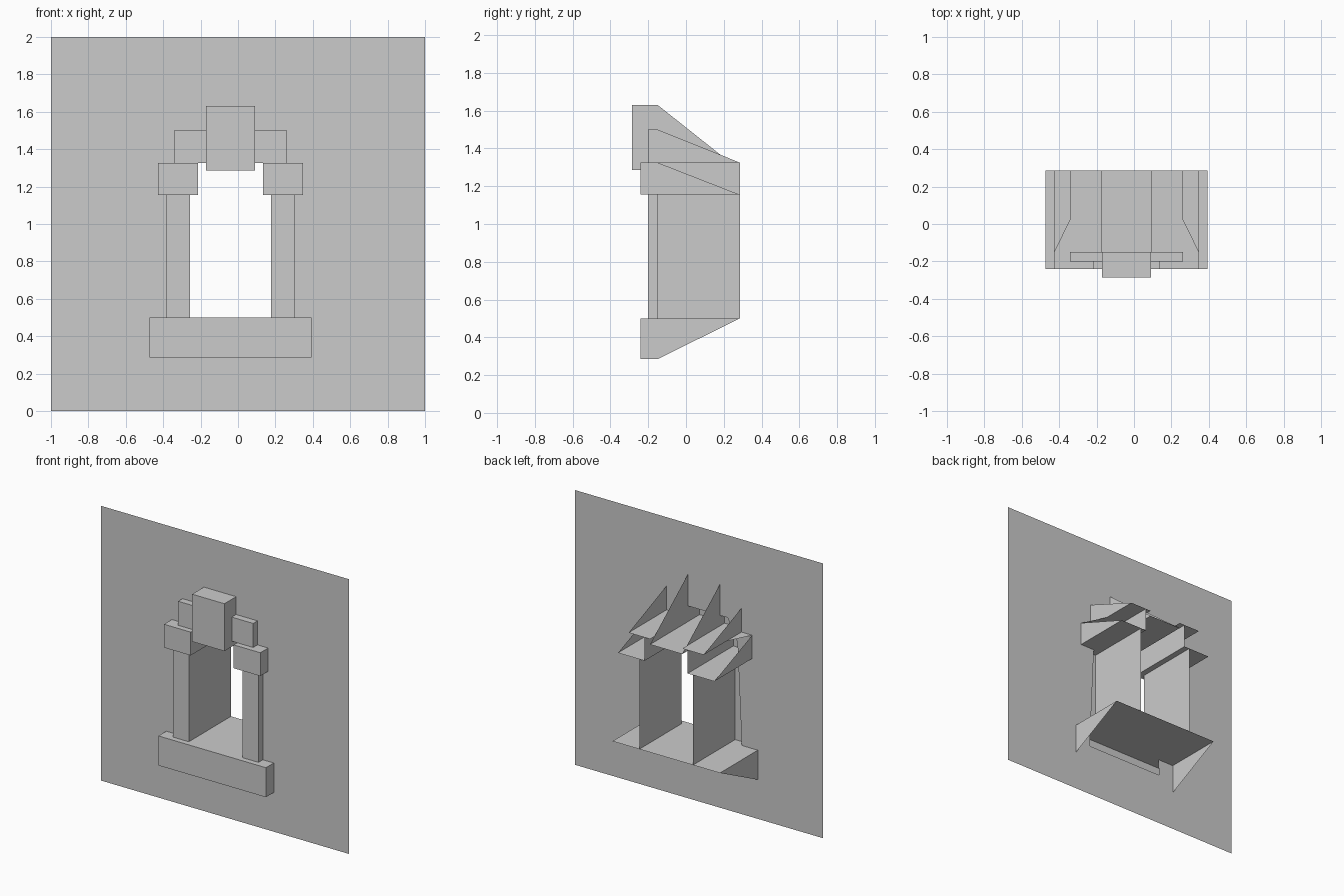
import bpy, bmesh

if "Cube" in bpy.data.objects:
    bpy.data.objects.remove(bpy.data.objects["Cube"])

CX, WALL, BACK = -0.04, -0.15, 0.285   # window axis, wall plane, rear of the reveals


def finish(name, bm):
    mesh = bpy.data.meshes.new(name)
    bm.to_mesh(mesh)
    bm.free()
    obj = bpy.data.objects.new(name, mesh)
    bpy.context.collection.objects.link(obj)
    return obj


def block(name, inner, outer, z0, z1, front, faces):
    """Open stone, half modelled and mirrored about the window axis.
    Corner codes: f/m/b = front/wall/back, i/o = inner/outer, 0/1 = bottom/top."""
    xs, ys, zs = {"i": inner, "o": outer}, {"f": front, "m": WALL, "b": BACK}, {"0": z0, "1": z1}
    bm = bmesh.new()
    verts = {}
    for face in ["fi0 fo0 fo1 fi1"] + faces:
        codes = face.split()
        for c in codes:
            if c not in verts:
                verts[c] = bm.verts.new((xs[c[1]], ys[c[0]], zs[c[2]]))
        bm.faces.new([verts[c] for c in codes])
    bmesh.ops.recalc_face_normals(bm, faces=bm.faces)
    obj = finish(name, bm)
    obj.location.x = CX
    obj.modifiers.new("mirror", "MIRROR")
    return obj


# Reusable face sets
top_lip = "fi1 fo1 mo1 mi1"
outer_lip = "fo0 mo0 mo1 fo1"
inner_lip = "fi0 fi1 mi1 mi0"
bottom = ["fi0 mi0 mo0 fo0", "mi0 bi0 bo0 mo0"]
outer_wedge = [outer_lip, "mo0 bo0 mo1"]
inner_full = [inner_lip, "mi0 mi1 bi1 bi0"]

# Arch stones: wedge-shaped behind the wall, open at the rear
block("keystone", 0, 0.13, 1.285, 1.63, -0.285, [top_lip] + bottom + outer_wedge)
block("upper_arch_stones", 0.13, 0.302, 1.325, 1.5, -0.2, [top_lip] + bottom + outer_wedge)
block("lower_arch_stones", 0.173, 0.388, 1.155, 1.325, -0.24,
      [top_lip, "mi1 mo1 bi1"] + bottom + outer_wedge + inner_full)

# Side posts with deep inner reveals
block("side_posts", 0.216, 0.345, 0.5, 1.155, -0.2, [outer_lip] + inner_full)

# Sill with a deep top ledge
block("sill", 0, 0.433, 0.285, 0.5, -0.24,
      [top_lip, "mi1 mo1 bo1 bi1", "fi0 mi0 mo0 fo0", outer_lip, "mo0 bo1 mo1"])

# Wall sheet with a rough opening hidden behind the stones
bm = bmesh.new()
outline = [(-1, 0), (1, 0), (1, 2), (-1, 2)]
half_hole = [(0.31, 0.38), (0.27, 1.24), (0.19, 1.4)]
hole = [(CX + x, z) for x, z in half_hole] + [(CX - x, z) for x, z in reversed(half_hole)]
edges = []
for loop in (outline, hole):
    vs = [bm.verts.new((x, WALL, z)) for x, z in loop]
    edges += [bm.edges.new((vs[i], vs[i - 1])) for i in range(len(vs))]
bmesh.ops.triangle_fill(bm, use_beauty=True, edges=edges, normal=(0, -1, 0))
finish("wall", bm)
